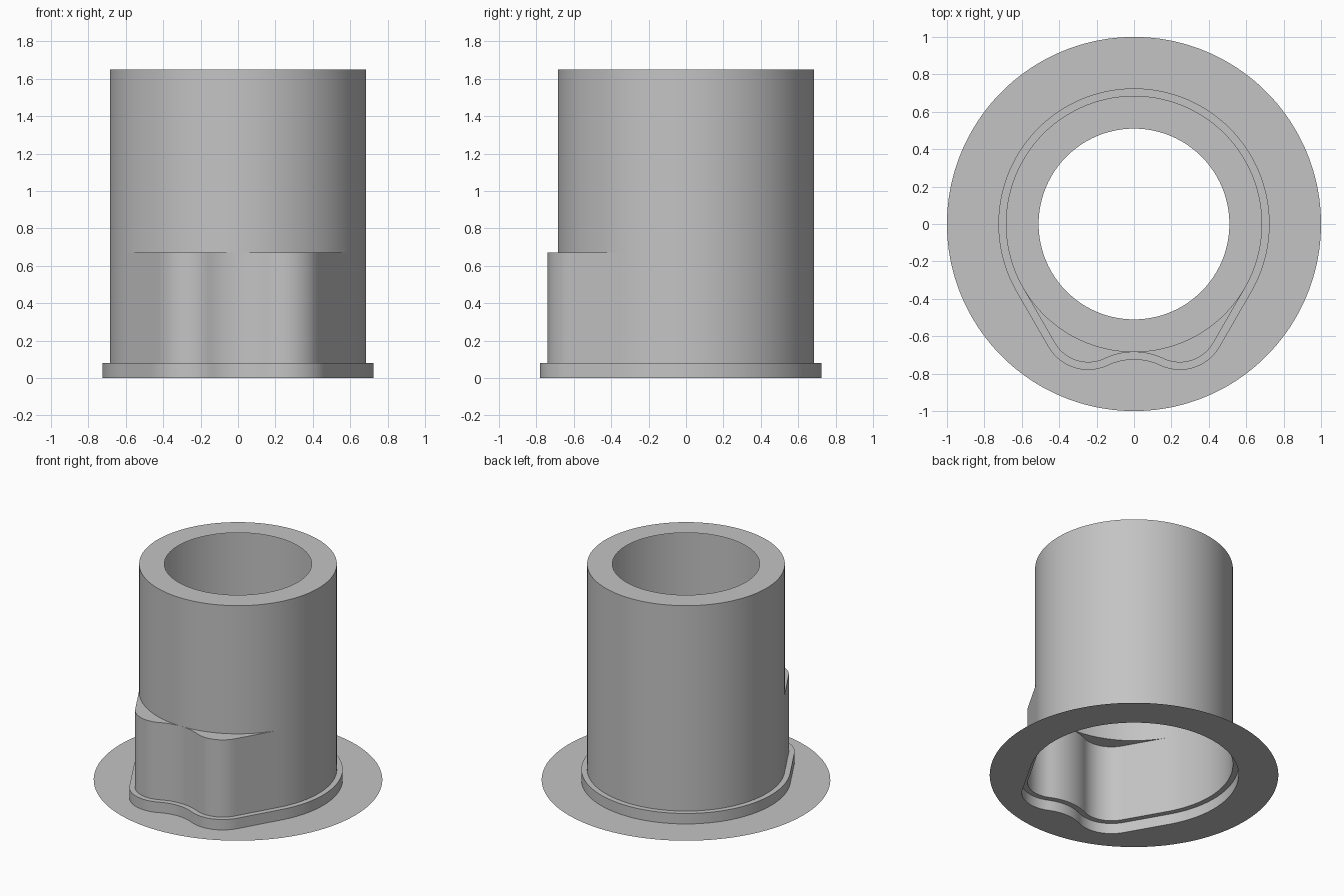
import bpy, bmesh
from math import pi, radians, cos, sin, atan2, hypot

cube = bpy.data.objects.get("Cube")
if cube:
    bpy.data.objects.remove(cube)

grey = bpy.data.materials.new("plain grey")
grey.use_nodes = True
colour = (0.55, 0.55, 0.55, 1)
grey.diffuse_color = colour
grey.node_tree.nodes["Principled BSDF"].inputs["Base Color"].default_value = colour

TUBE_R, BORE_R, FLANGE_R, LIP = 0.685, 0.51, 1.0, 0.04
LIP_Z, SHELF_Z, TOP_Z = 0.08, 0.67, 1.65
LOBE_X, LOBE_Y, LOBE_R = 0.245, -0.534, 0.206
VALLEY_Y, VALLEY_R = -1.052, 0.367


def arc(cx, cy, r, start, end, steps):
    return [(cx + r * cos(start + (end - start) * i / steps),
             cy + r * sin(start + (end - start) * i / steps)) for i in range(steps + 1)]


def outline(offset):
    """Counter-clockwise round body with two tangent lobes at the front."""
    side = radians(-30)
    dip = atan2(VALLEY_Y - LOBE_Y, -LOBE_X)          # where lobe meets valley
    back = arc(0, 0, TUBE_R + offset, side, pi / 2, 60)
    lobe = arc(LOBE_X, LOBE_Y, LOBE_R + offset, dip, side, 20)
    valley = arc(0, VALLEY_Y, VALLEY_R - offset, pi / 2, dip + pi, 8)
    # Subdivide the straight flank between lobe and round body
    (x0, y0), (x1, y1) = lobe[-1], back[0]
    flank = [(x0 + (x1 - x0) * i / 8, y0 + (y1 - y0) * i / 8) for i in range(1, 8)]
    half = valley + lobe[1:] + flank + back
    return half + [(-x, y) for x, y in reversed(half[1:-1])]


body = outline(0)
lip = outline(LIP)


def circle(r):
    """Circle whose points line up with the body outline."""
    return [(x * r / hypot(x, y), y * r / hypot(x, y)) for x, y in body]


def loft(name, rings):
    bm = bmesh.new()
    loops = [[bm.verts.new((x, y, z)) for x, y in pts] for pts, z in rings]
    n = len(body)
    for a, b in zip(loops, loops[1:]):
        for i in range(n):
            j = (i + 1) % n
            bm.faces.new((a[i], a[j], b[j], b[i]))
    # Close up the shelf where the tube and body coincide
    bmesh.ops.remove_doubles(bm, verts=bm.verts[:], dist=0.0005)
    mesh = bpy.data.meshes.new(name)
    bm.to_mesh(mesh)
    bm.free()
    mesh.materials.append(grey)
    obj = bpy.data.objects.new(name, mesh)
    bpy.context.collection.objects.link(obj)
    bpy.ops.object.select_all(action='DESELECT')
    obj.select_set(True)
    bpy.context.view_layer.objects.active = obj
    bpy.ops.object.shade_smooth_by_angle(angle=radians(30))
    return obj


# Thin flat flange around the opening
loft("base_flange", [(circle(FLANGE_R), 0), (lip, 0)])
# Low stepped lip
loft("base_lip", [(lip, 0), (lip, LIP_Z), (body, LIP_Z)])
# Lower body with the two front lobes and their flat shelves
loft("lobed_body", [(body, LIP_Z), (body, SHELF_Z), (circle(TUBE_R), SHELF_Z)])
# Upper tube with the ring-shaped top
loft("upper_tube", [(circle(TUBE_R), SHELF_Z), (circle(TUBE_R), TOP_Z), (circle(BORE_R), TOP_Z)])
